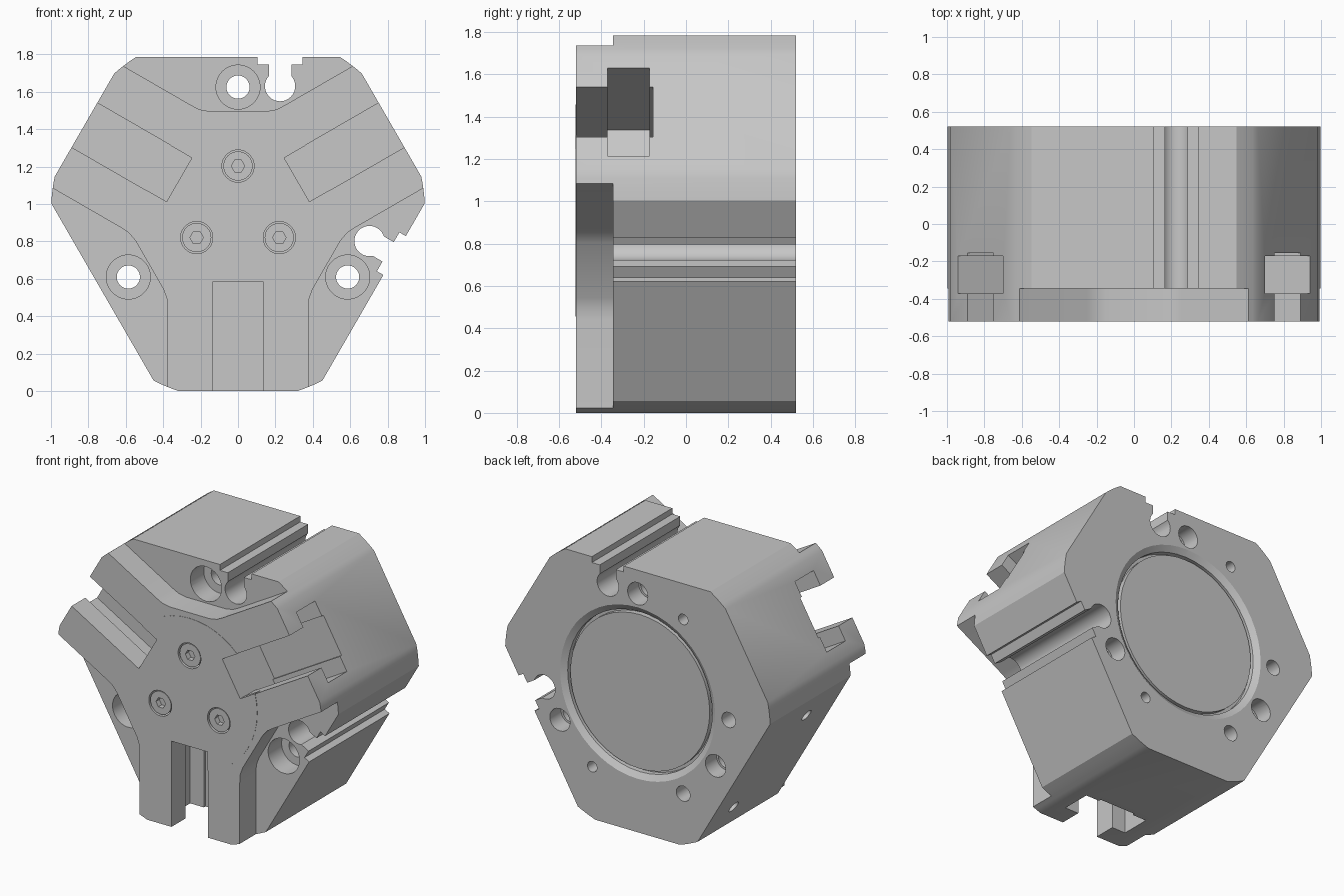
import bpy, bmesh, math
from mathutils import Matrix, Vector

if "Cube" in bpy.data.objects:
    bpy.data.objects.remove(bpy.data.objects["Cube"])

CZ = 0.948                    # height of the three-fold axis
FRONT, BACK, FLOOR = -0.52, 0.52, -0.345
THIRDS = (0, 120, 240)

metal = bpy.data.materials.new("light_grey_metal")
metal.diffuse_color = (0.57, 0.57, 0.57, 1)
metal.use_nodes = True
metal.node_tree.nodes["Principled BSDF"].inputs["Base Color"].default_value = metal.diffuse_color


def make(name, bm):
    bmesh.ops.recalc_face_normals(bm, faces=bm.faces)
    me = bpy.data.meshes.new(name)
    bm.to_mesh(me)
    bm.free()
    me.materials.append(metal)
    ob = bpy.data.objects.new(name, me)
    bpy.context.collection.objects.link(ob)
    return ob


def prism(name, pts, y0, y1, angle=0, end_scale=1.0):
    """Extrude a profile along y, turned by angle about the main axis."""
    bm = bmesh.new()
    a = math.radians(angle)
    mid = sum((Vector(p) for p in pts), Vector((0, 0))) / len(pts)
    rings = []
    for y, s in ((y0, 1.0), (y1, end_scale)):
        ring = []
        for p in pts:
            u, v = mid + (Vector(p) - mid) * s
            ring.append(bm.verts.new((u * math.cos(a) - v * math.sin(a), y,
                                      CZ + u * math.sin(a) + v * math.cos(a))))
        rings.append(ring)
    n = len(pts)
    bm.faces.new(rings[0])
    bm.faces.new(rings[1][::-1])
    for i in range(n):
        j = (i + 1) % n
        bm.faces.new((rings[0][i], rings[1][i], rings[1][j], rings[0][j]))
    return make(name, bm)


def circle(r, u=0.0, v=0.0, n=32):
    return [(u + r * math.cos(2 * math.pi * i / n),
             v + r * math.sin(2 * math.pi * i / n)) for i in range(n)]


def rect(u0, u1, v0, v1):
    return [(u0, v0), (u1, v0), (u1, v1), (u0, v1)]


def cut(ob, cutter):
    mod = ob.modifiers.new("cut", 'BOOLEAN')
    mod.operation, mod.solver, mod.object = 'DIFFERENCE', 'EXACT', cutter
    bpy.context.view_layer.update()
    ev = ob.evaluated_get(bpy.context.evaluated_depsgraph_get())
    me = bpy.data.meshes.new_from_object(ev)
    ob.modifiers.clear()
    ob.data = me
    bpy.data.objects.remove(cutter, do_unlink=True)


def smooth(ob):
    bpy.ops.object.select_all(action='DESELECT')
    ob.select_set(True)
    bpy.context.view_layer.objects.active = ob
    bpy.ops.object.shade_smooth_by_angle(angle=math.radians(28))


# Housing outline: round bar with six flats at two distances
outline = []
wide, narrow = math.degrees(math.acos(0.837)), math.degrees(math.acos(0.948))
for k in range(6):
    start = 90 + 60 * k + (wide if k % 2 == 0 else narrow)
    end = 90 + 60 * (k + 1) - (narrow if k % 2 == 0 else wide)
    for i in range(5):
        t = math.radians(start + (end - start) * i / 4)
        outline.append((math.cos(t), math.sin(t)))
housing = prism("housing", outline, FRONT, BACK)

# Front pockets that leave three arms standing
half = [(1.2, 1.128), (0.25, 0.58), (0.205, 0.557), (0.15, 0.547)]
pocket = [(1.2, 1.4)] + half + [(-u, v) for u, v in half[::-1]] + [(-1.2, 1.4)]
for ang in THIRDS:
    cut(housing, prism("pocket_cut", pocket, FRONT - 0.1, FLOOR, ang))

# T slots for the jaws, open at the outer end
tee = ((0.137, FRONT - 0.1, -0.155), (0.24, -0.372, -0.172))
for ang in THIRDS:
    for w, y0, y1 in tee:
        cut(housing, prism("slot_cut", rect(-w, w, -1.2, -0.363), y0, y1, ang))

# Mounting holes with counterbores on both ends
for ang in THIRDS:
    for r, y0, y1 in ((0.062, -0.6, 0.6), (0.118, -0.6, -0.2), (0.076, 0.40, 0.6)):
        cut(housing, prism("hole_cut", circle(r, 0, 0.677), y0, y1, ang))

# Sensor grooves, round at the bottom with a stepped mouth
for side, ang in ((1, 0), (-1, -120)):
    u = 0.225 * side
    for pts in (circle(0.081, u, 0.682), rect(u - 0.06, u + 0.06, 0.69, 1.0),
                rect(u - 0.12, u + 0.12, 0.797, 1.0)):
        cut(housing, prism("groove_cut", pts, -0.6, 0.6, ang))

# Dowel holes and air ports in the back
for ang, r in ((120, 0.036), (300, 0.036), (180, 0.052), (240, 0.052)):
    cut(housing, prism("port_cut", circle(r, 0, 0.685, 20), 0.3, 0.6, ang - 90))

# Air ports in the lower left flat
for u, y in ((0.353, -0.01), (-0.353, 0.27)):
    bm = bmesh.new()
    bmesh.ops.create_cone(bm, cap_ends=True, segments=20, radius1=0.042,
                          radius2=0.042, depth=0.3,
                          matrix=Matrix.Translation((u, y, 0.837)))
    port = make("side_port_cut", bm)
    port.data.transform(Matrix.Translation((0, 0, CZ)) @
                        Matrix.Rotation(math.radians(-120), 4, 'Y'))
    cut(housing, port)

# Round recess in the back with a bevelled rim and a closing plate
cut(housing, prism("recess_cut", circle(0.545, n=48), 0.46, 0.6))
cut(housing, prism("rim_cut", circle(0.545, n=48), 0.495, 0.53, 0, 0.60 / 0.545))
back_plate = prism("back_plate", circle(0.525, n=48), 0.44, 0.495)

# Front cover disc, notched for the slots and bored for the screws
cover = prism("front_cover", circle(0.51, n=48), FRONT - 0.002, -0.47)
for ang in THIRDS:
    cut(cover, prism("notch_cut", rect(-0.135, 0.135, -1, -0.363), -0.6, -0.4, ang))
    for body in (cover, housing):
        cut(body, prism("bore_cut", circle(0.086, 0, 0.255), -0.6, -0.44, ang))

# Cover screws with hexagon sockets
screws = []
for i, ang in enumerate(THIRDS):
    a = math.radians(ang + 90)
    u, v = 0.255 * math.cos(a), 0.255 * math.sin(a)
    s = prism("cover_screw_%d" % (i + 1), circle(0.078, u, v), FRONT + 0.004, -0.43)
    cut(s, prism("socket_cut", circle(0.036, u, v, 6), -0.6, -0.48))
    screws.append(s)

for ob in [housing, back_plate, cover] + screws:
    smooth(ob)
